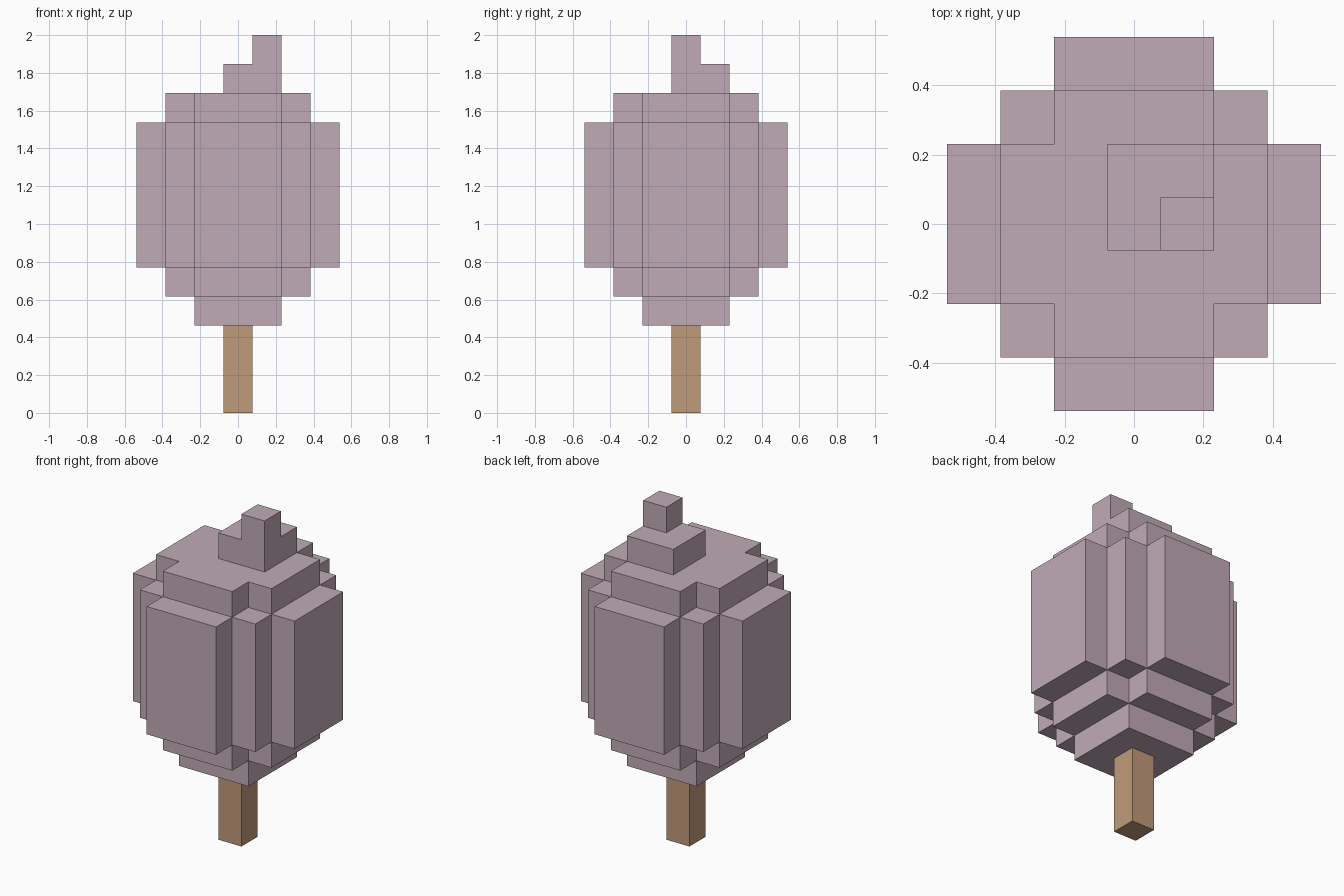
import bpy
import bmesh

cube = bpy.data.objects.get("Cube")
if cube:
    bpy.data.objects.remove(cube, do_unlink=True)

U = 2 / 13  # size of one block


def material(name, rgb):
    m = bpy.data.materials.new(name)
    m.use_nodes = True
    m.diffuse_color = (*rgb, 1)
    m.node_tree.nodes["Principled BSDF"].inputs["Base Color"].default_value = (*rgb, 1)
    return m


def layer(name, outline, z0, z1, mat):
    """Flat-sided prism from an outline and two heights, all in blocks."""
    bm = bmesh.new()
    base = bm.faces.new([bm.verts.new((x * U, y * U, z0 * U)) for x, y in outline])
    top = bmesh.ops.extrude_face_region(bm, geom=[base])["geom"]
    verts = [v for v in top if isinstance(v, bmesh.types.BMVert)]
    bmesh.ops.translate(bm, verts=verts, vec=(0, 0, (z1 - z0) * U))
    bmesh.ops.recalc_face_normals(bm, faces=bm.faces[:])
    mesh = bpy.data.meshes.new(name)
    bm.to_mesh(mesh)
    bm.free()
    mesh.materials.append(mat)
    obj = bpy.data.objects.new(name, mesh)
    bpy.context.collection.objects.link(obj)


def four_fold(quarter):
    """Turn a quarter outline around the z axis to close it."""
    points = []
    for _ in range(4):
        points += quarter
        quarter = [(-y, x) for x, y in quarter]
    return points


def rect(x0, y0, x1, y1):
    return [(x0, y0), (x1, y0), (x1, y1), (x0, y1)]


leaf = material("dusty pink leaves", (0.527, 0.407, 0.468))
wood = material("tan wood", (0.527, 0.328, 0.195))

cross = four_fold([(2.5, 1.5), (1.5, 1.5), (1.5, 2.5)])
wide = four_fold([(3.5, 1.5), (2.5, 1.5), (2.5, 2.5), (1.5, 2.5), (1.5, 3.5)])

# Trunk
layer("trunk", rect(-0.5, -0.5, 0.5, 0.5), 0, 3, wood)

# Crown, from the bottom up
layer("crown_base", rect(-1.5, -1.5, 1.5, 1.5), 3, 4, leaf)
layer("crown_lower", cross, 4, 5, leaf)
layer("crown_middle", wide, 5, 10, leaf)
layer("crown_upper", cross, 10, 11, leaf)

# Off-centre stepped tip
layer("tip_lower", rect(-0.5, -0.5, 1.5, 1.5), 11, 12, leaf)
layer("tip_upper", rect(0.5, -0.5, 1.5, 0.5), 12, 13, leaf)
